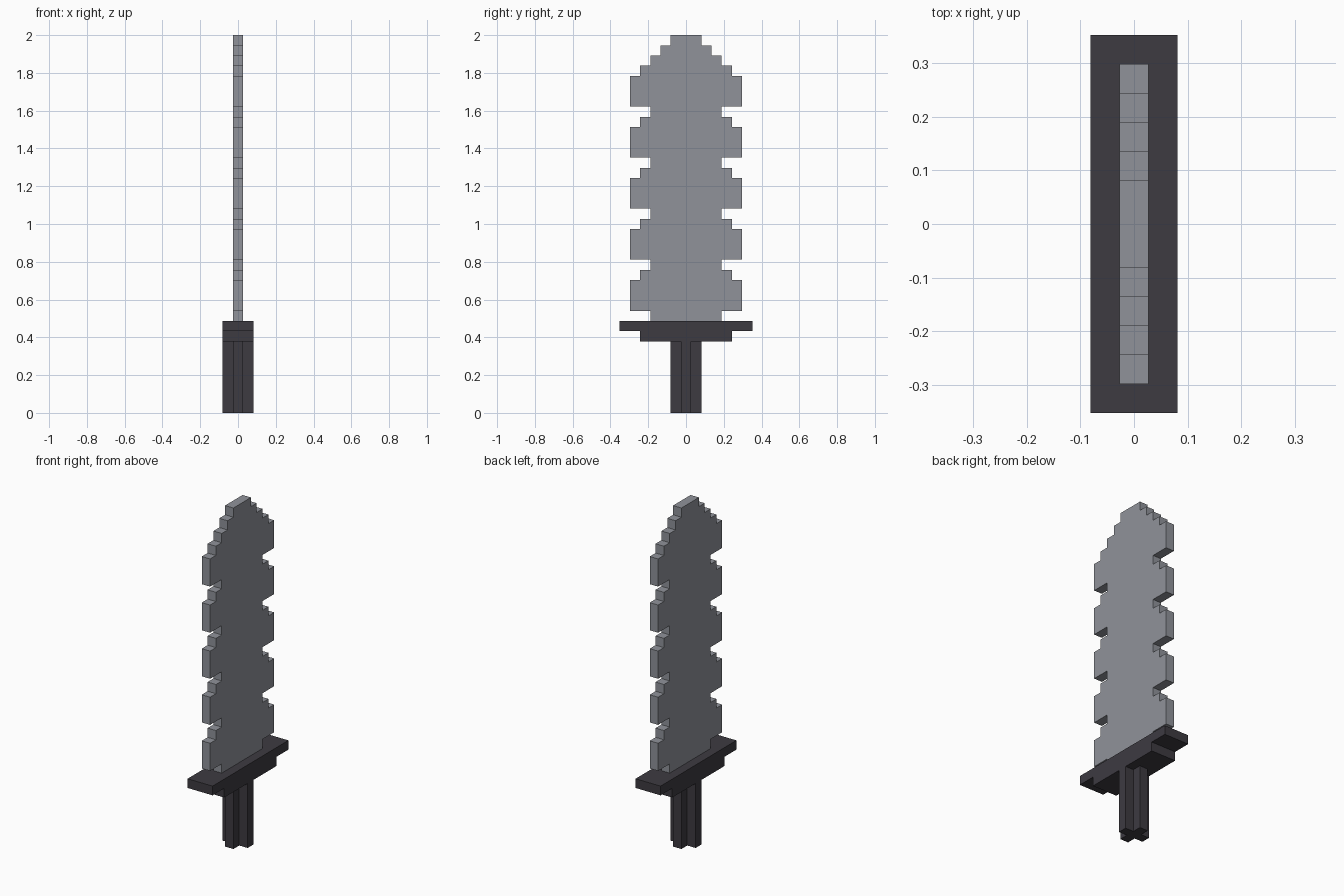
import bpy
import bmesh
from mathutils import Vector

if "Cube" in bpy.data.objects:
    bpy.data.objects.remove(bpy.data.objects["Cube"], do_unlink=True)

U = 2 / 37  # one block; the sword is 37 blocks tall


def make_material(name, rgb):
    mat = bpy.data.materials.new(name)
    mat.use_nodes = True
    mat.diffuse_color = (*rgb, 1)
    mat.node_tree.nodes["Principled BSDF"].inputs["Base Color"].default_value = (*rgb, 1)
    return mat


steel = make_material("steel grey", (0.279, 0.291, 0.323))
dark = make_material("dark charcoal", (0.047, 0.043, 0.053))


def extrude_profile(name, points, offset, mat):
    """Extrude a closed outline of 3D points (in blocks) along offset."""
    bm = bmesh.new()
    face = bm.faces.new([bm.verts.new(Vector(p) * U) for p in points])
    new = bmesh.ops.extrude_face_region(bm, geom=[face])["geom"]
    verts = [v for v in new if isinstance(v, bmesh.types.BMVert)]
    bmesh.ops.translate(bm, verts=verts, vec=Vector(offset) * U)
    bmesh.ops.recalc_face_normals(bm, faces=bm.faces)
    mesh = bpy.data.meshes.new(name)
    bm.to_mesh(mesh)
    bm.free()
    mesh.materials.append(mat)
    obj = bpy.data.objects.new(name, mesh)
    bpy.context.collection.objects.link(obj)
    return obj


def stepped_plate(name, z, rows, thickness, mat):
    """Symmetric stepped plate from (height, half width) rows, bottom to top."""
    side = []
    for height, half in rows:
        side += [(half, z), (half, z + height)]
        z += height
    outline = side + [(-y, h) for y, h in reversed(side)]
    x = -thickness / 2
    return extrude_profile(name, [(x, y, h) for y, h in outline], (thickness, 0, 0), mat)


# Blade: five repeated teeth, then a tapering tip
tooth = [(1, 3.5), (3, 5.5), (1, 4.5)]
stepped_plate("blade", 9, tooth * 5 + [(1, 3.5), (1, 2.5), (1, 1.5)], 1, steel)

# Guard: narrow lower step under a wide upper step
stepped_plate("guard", 7, [(1, 4.5), (1, 6.5)], 3, dark)

# Handle: plus-shaped section, one quarter turned four times
cross = []
for c, s in ((1, 0), (0, 1), (-1, 0), (0, -1)):
    for x, y in ((1.5, -0.5), (1.5, 0.5), (0.5, 0.5)):
        cross.append((x * c - y * s, x * s + y * c, 0))
extrude_profile("handle", cross, (0, 0, 7), dark)
